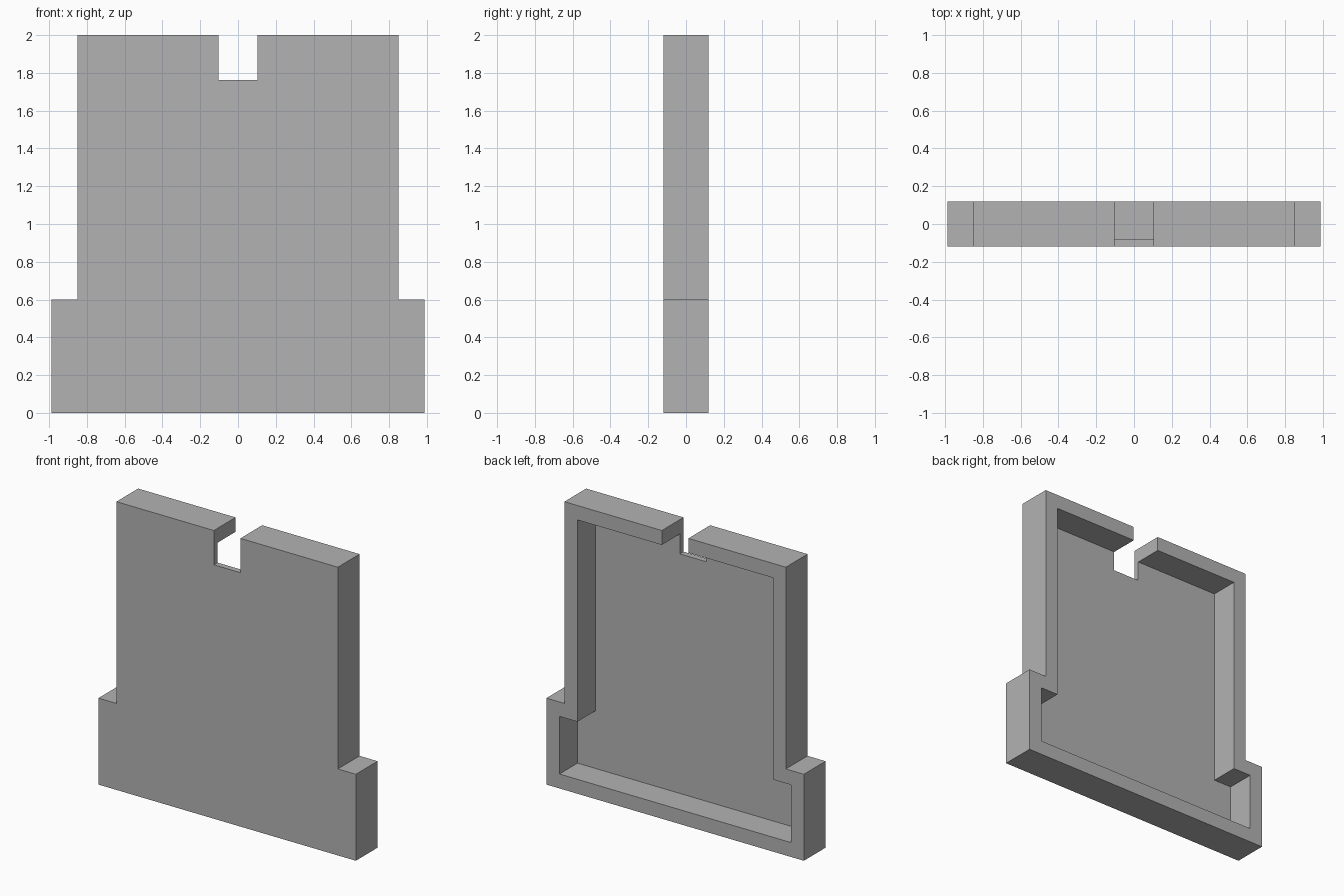
import bpy
import bmesh

cube = bpy.data.objects.get("Cube")
if cube:
    bpy.data.objects.remove(cube, do_unlink=True)

HALF_DEPTH = 0.119
SKIN = 0.04      # front panel thickness
RIM = 0.1        # rim wall width

# Plain grey material
grey = bpy.data.materials.new("grey")
grey.use_nodes = True
colour = (0.45, 0.45, 0.45, 1)
grey.diffuse_color = colour
grey.node_tree.nodes["Principled BSDF"].inputs["Base Color"].default_value = colour

# Stepped outline: wide foot, narrower upper part
half = [(0.988, 0), (0.988, 0.6), (0.85, 0.6), (0.85, 2)]
outline = half + [(-x, z) for x, z in reversed(half)]

# Solid slab, drawn on the front plane and extruded to the back
bm = bmesh.new()
front = bm.faces.new([bm.verts.new((x, -HALF_DEPTH, z)) for x, z in outline])
extruded = bmesh.ops.extrude_face_region(bm, geom=[front], use_keep_orig=True)["geom"]
bmesh.ops.translate(bm, vec=(0, 2 * HALF_DEPTH, 0),
                    verts=[v for v in extruded if isinstance(v, bmesh.types.BMVert)])
bmesh.ops.recalc_face_normals(bm, faces=bm.faces)

# Recessed back: inset the rim, then sink the pocket floor
back = max(bm.faces, key=lambda f: f.calc_center_median().y)
bmesh.ops.inset_region(bm, faces=[back], thickness=RIM, use_even_offset=True)
floor = bmesh.ops.extrude_discrete_faces(bm, faces=[back])["faces"][0]
bmesh.ops.translate(bm, vec=(0, SKIN - 2 * HALF_DEPTH, 0), verts=floor.verts)
bmesh.ops.recalc_face_normals(bm, faces=bm.faces)

mesh = bpy.data.meshes.new("panel")
bm.to_mesh(mesh)
bm.free()
mesh.materials.append(grey)
panel = bpy.data.objects.new("recessed_panel", mesh)
bpy.context.collection.objects.link(panel)

# Top slot, cut through rim and panel
bpy.ops.mesh.primitive_cube_add(size=1, location=(0, 0, 2.012))
cutter = bpy.context.object
cutter.name = "slot_cutter"
cutter.scale = (0.204, 1, 0.5)
cutter.hide_render = True
cutter.data.materials.append(grey)

cut = panel.modifiers.new("slot", "BOOLEAN")
cut.operation = "DIFFERENCE"
cut.solver = "EXACT"
cut.object = cutter
bpy.context.view_layer.objects.active = panel
bpy.ops.object.modifier_apply(modifier=cut.name)
bpy.data.objects.remove(cutter, do_unlink=True)
